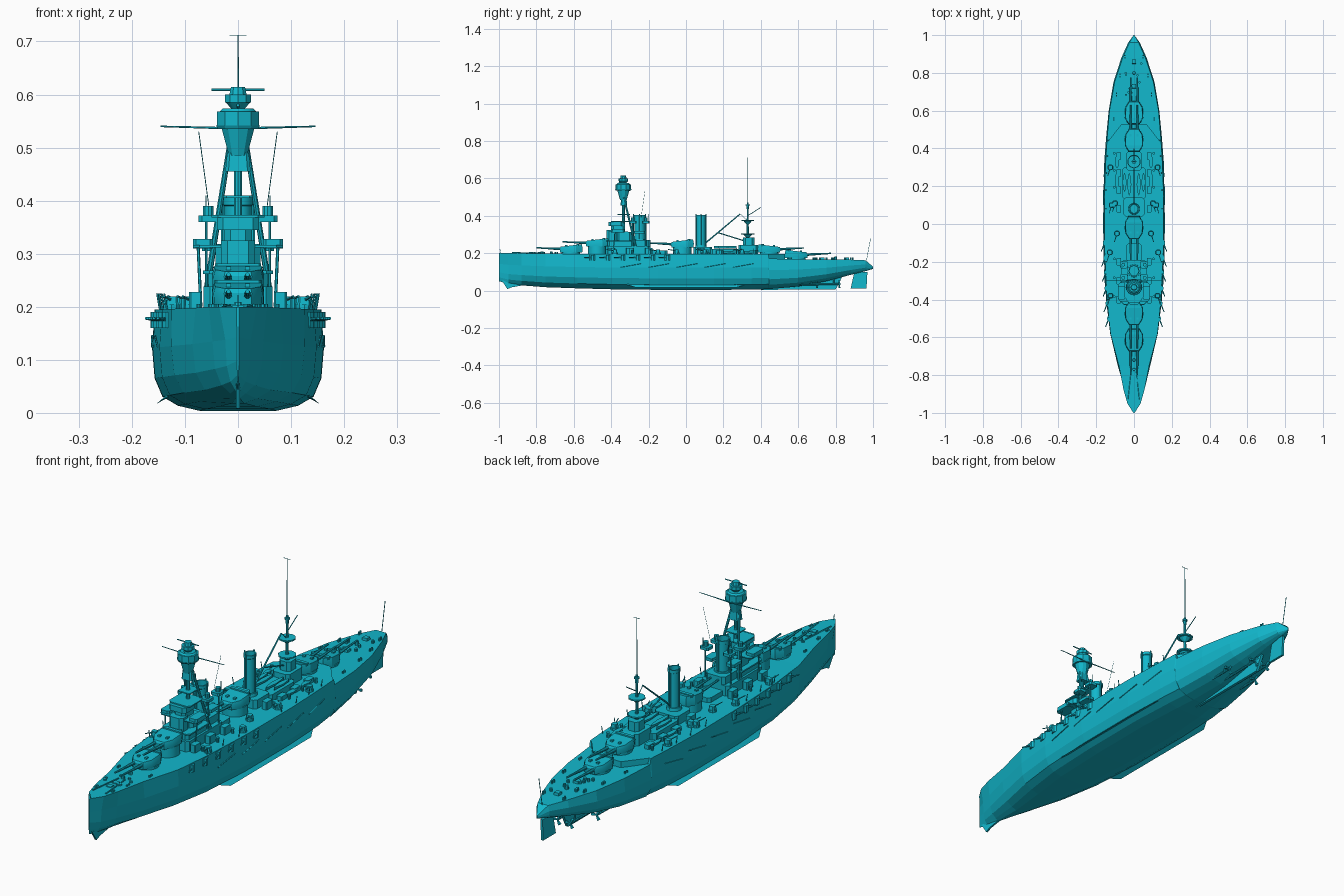
import bpy, bmesh, math, random
from mathutils import Vector

random.seed(4)
paint = bpy.data.materials.new("hull_paint")
paint.diffuse_color = (0.006, 0.48, 0.61, 1)


def loft(name, rings, caps=True):
    """Skin a list of equal-length closed rings."""
    bm = bmesh.new()
    vs = [[bm.verts.new(p) for p in r] for r in rings]
    n = len(rings[0])
    for a, b in zip(vs, vs[1:]):
        for i in range(n):
            bm.faces.new((a[i], a[(i + 1) % n], b[(i + 1) % n], b[i]))
    if caps:
        bm.faces.new(vs[0])
        bm.faces.new(vs[-1])
    bmesh.ops.recalc_face_normals(bm, faces=bm.faces)
    me = bpy.data.meshes.new(name)
    bm.to_mesh(me)
    bm.free()
    me.materials.append(paint)
    ob = bpy.data.objects.new(name, me)
    bpy.context.collection.objects.link(ob)
    return ob


def tube(name, p, q, r0, r1=None, n=8):
    p, q = Vector(p), Vector(q)
    rot = (q - p).to_track_quat('Z', 'Y')
    r1 = r0 if r1 is None else r1
    ring = [Vector((math.cos(math.tau * (i + .5) / n), math.sin(math.tau * (i + .5) / n), 0)) for i in range(n)]
    return loft(name, [[c + rot @ (v * r) for v in ring] for c, r in ((p, r0), (q, r1))])


def disc(name, x, y, z0, z1, r0, r1=None, n=16):
    return tube(name, (x, y, z0), (x, y, z1), r0, r1, n)


def block(name, x, y0, y1, w, z0, z1, ch=0.0, top=1.0):
    """Box of half width w with chamfered corners and an optional tapered top."""
    h, c = (y1 - y0) / 2, (y0 + y1) / 2
    k = max(ch, 0.0001)
    o = [(w - k, -h), (w, -h + k), (w, h - k), (w - k, h), (-w + k, h), (-w, h - k), (-w, -h + k), (-w + k, -h)]
    if not ch:
        o = [(w, -h), (w, h), (-w, h), (-w, -h)]
    return loft(name, [[(x + a * s, c + b * s, z) for a, b in o] for z, s in ((z0, 1), (z1, top))])


# Hull: y, deck half width, side half width, keel z, deck z, bottom sharpness
ST = [(-1, .003, .002, .05, .2, 4), (-.95, .035, .024, .036, .2, 4), (-.88, .055, .048, .028, .2, 3.4),
      (-.75, .08, .086, .018, .198, 2.5), (-.58, .125, .126, .012, .196, 1.6), (-.4, .143, .148, .007, .195, 1.1),
      (-.15, .155, .161, .004, .195, 1), (.15, .157, .162, .004, .195, 1), (.35, .149, .156, .005, .195, 1.2),
      (.44, .143, .149, .008, .195, 1.4), (.445, .143, .149, .008, .171, 1.4), (.6, .13, .134, .022, .168, 1.8),
      (.75, .103, .109, .05, .166, 2), (.88, .06, .067, .084, .165, 2), (.96, .024, .031, .104, .162, 2),
      (1, .002, .002, .116, .128, 2)]
SEC = [(.62, 1), (.32, .97), (.14, .88), (.05, .7), (0, .45)]
rings = []
for y, wd, ww, zk, zd, p in ST:
    half = [(wd, zd)] + [(ww * f ** p, zk + (zd - zk) * h) for h, f in SEC]
    rings.append([(x, y, z) for x, z in half] + [(-x, y, z) for x, z in reversed(half)])
loft("hull", rings)


def half_width(y):
    for a, b in zip(ST, ST[1:]):
        if a[0] <= y <= b[0]:
            return a[1] + (b[1] - a[1]) * (y - a[0]) / (b[0] - a[0])


def deck_z(y):
    return .195 if y < .44 else .168


# Narrowing end of the upper deck, keel plate, forefoot fin and rudder
loft("upper_deck_end", [[(.14, .435, z), (.065, .53, z), (-.065, .53, z), (-.14, .435, z)] for z in (.165, .195)])


def plate(name, pts, t, x=0):
    return loft(name, [[(x + s * t, y, z) for y, z in pts] for s in (-1, 1)])


plate("skeg", [(.4, .004), (.8, .006), (.84, .085), (.5, .03)], .006)
plate("forefoot_fin", [(-.985, .055), (-.955, .008), (-.93, .018), (-.86, .03)], .004)
plate("rudder", [(.88, .01), (.965, .01), (.97, .1), (.9, .1)], .005)
for s in (-1, 1):
    loft("bilge_keel", [[(s * a, y, b) for a, b in ((.122, .034), (.127, .04), (d, e))]
                        for y, d, e in ((-.33, .125, .036), (-.27, .154, .017), (.27, .154, .017), (.33, .125, .036))])
    # Shafts, brackets and propellers
    for x, y in ((.03, .82), (.07, .7)):
        tube("propeller_shaft", (s * x, y - .3, .03), (s * x, y, .035), .005)
        tube("shaft_bracket", (s * x, y - .03, .035), (s * x * 1.1, y - .03, .1), .004)
        for k in range(3):
            a = math.tau * k / 3
            tube("propeller_blade", (s * x, y, .035), (s * x + .022 * math.cos(a), y, .035 + .022 * math.sin(a)), .003, .007, 4)
    # Casemate guns
    for y in (-.5, -.42, -.34, -.26, -.18, -.1):
        x = half_width(y)
        disc("casemate", s * (x - .008), y, .16, .19, .018, n=10)
        tube("casemate_gun", (s * x, y, .176), (s * (x + .018), y - .045, .178), .004, .0025)
    # Side armour strip and stowed net booms
    for y in (-.35, -.2, -.05, .1, .25):
        a, b = half_width(y) + .006, half_width(y + .11) + .006
        tube("net_boom", (s * a, y, .125), (s * b, y + .11, .145), .002, n=5)


# Main turrets
def turret(name, y, z0, base, d):
    disc(name + "_barbette", 0, y, base, z0 + .002, .05, n=20)
    plan = [(.026, .06), (.046, .028), (.049, -.028), (.03, -.062)]
    plan += [(-x, l) for x, l in reversed(plan)]
    loft(name + "_house", [[(x * k, y + d * l * k, z0 + h + g * l) for x, l in plan]
                           for k, h, g in ((.97, 0, 0), (1, .022, 0), (.93, .037, -.11))])
    block(name + "_rangefinder", 0, y - d * .036 - .007, y - d * .036 + .007, .043, z0 + .034, z0 + .046, .003)
    for x in (-.018, .018):
        tube(name + "_gun", (x, y + d * .05, z0 + .018), (x, y + d * .11, z0 + .021), .0075, .006)
        tube(name + "_gun", (x, y + d * .10, z0 + .0205), (x, y + d * .185, z0 + .025), .0055, .004)
        block(name + "_sight", x, y + d * .025 - .006, y + d * .025 + .006, .005, z0 + .028, z0 + .04)


turret("turret_one", -.615, .204, .18, -1)
turret("turret_two", -.475, .236, .18, -1)
turret("turret_three", -.02, .23, .18, -1)
turret("turret_four", .445, .203, .16, 1)
turret("turret_five", .59, .174, .15, 1)

# Deckhouses and bridge levels: name, y0, y1, half width, z0, z1
for n, a, b, w, z0, z1 in [
        ("forward_deckhouse", -.43, -.19, .065, .19, .238), ("lower_bridge", -.42, -.28, .056, .238, .262),
        ("bridge_deck", -.425, -.275, .066, .262, .268), ("conning_tower", -.425, -.37, .032, .268, .325),
        ("bridge_core", -.37, -.29, .042, .268, .312), ("navigating_bridge", -.41, -.31, .085, .312, .316),
        ("chart_house", -.40, -.325, .026, .316, .362), ("upper_bridge", -.415, -.335, .04, .345, .368),
        ("compass_platform", -.4, -.3, .05, .368, .373),
        ("funnel_base", -.29, -.19, .045, .238, .27), ("midship_house", .04, .14, .055, .19, .232),
        ("boat_deck_house", .13, .3, .062, .19, .222), ("aft_control_house", .28, .385, .04, .19, .245),
        ("aft_control_upper", .305, .365, .026, .245, .285), ("midship_deckhouse", -.2, -.1, .04, .19, .215)]:
    block(n, 0, a, b, w, z0, z1, .012)
for s in (-1, 1):
    # Bridge wings with bulwarks, searchlight platforms and posts
    block("bridge_wing", s * .066, -.4, -.33, .019, .31, .328, .006)
    for y, z in ((-.285, .36), (-.215, .36)):
        block("searchlight_platform", s * .054, y - .02, y + .02, .02, z, z + .012, .006)
        disc("searchlight", s * .056, y, z + .012, z + .03, .01, n=10)
        tube("platform_post", (s * .06, y, .238), (s * .06, y, z), .003, n=6)
    block("funnel_gallery", s * .05, -.28, -.22, .018, .305, .318, .005)
    tube("bridge_post", (s * .07, -.39, .2), (s * .075, -.38, .312), .003, n=6)
    # Tripod legs, signal yard and lines
    tube("tripod_leg", (s * .058, -.27, .238), (s * .015, -.335, .51), .006, .005)
    tube("signal_halyard", (s * .055, -.24, .39), (s * .074, -.22, .53), .0008, n=4)
    tube("signal_yard", (0, -.3, .536), (s * .146, -.3, .54), .0025, .0015, 5)
    tube("side_aerial", (s * .06, -.2, .36), (s * .06, -.2, .41), .0015, n=4)

# Funnels with rim and vent pipes
for n, y, rx, z0 in (("fore_funnel", -.248, .026, .25), ("aft_funnel", .08, .022, .22)):
    prof = [(1, z0), (1, .39), (1.1, .392), (1.1, .405), (.88, .405), (.88, .36)]
    loft(n, [[(rx * k * math.cos(math.tau * i / 20), y + rx * 1.1 * k * math.sin(math.tau * i / 20), z) for i in range(20)]
             for k, z in prof])
    for dx, dy in ((1, 0), (-1, 0), (0, 1.1), (0, -1.1)):
        tube(n + "_pipe", (dx * (rx + .003), y + dy * (rx + .003), z0), (dx * (rx + .003), y + dy * (rx + .003), .41), .003, n=6)
    disc(n + "_skirt", 0, y, z0, z0 + .025, rx * 1.45, rx * 1.3, 20)

# Foremast with spotting tops
tube("foremast", (0, -.335, .2), (0, -.335, .6), .009, .007, 10)
for n, z0, z1, r0, r1 in [("top_cone", .485, .535, .018, .032), ("top_floor", .535, .542, .04, .044),
                          ("spotting_top", .542, .568, .042, .042), ("spotting_roof", .568, .574, .036, .03),
                          ("director_base", .574, .585, .014, .024), ("director_top", .585, .6, .026, .026),
                          ("range_hood", .6, .614, .017, .014)]:
    disc(n, 0, -.335, z0, z1, r0, r1, 10)
tube("range_arm", (-.05, -.335, .609), (.05, -.335, .609), .0025, n=6)
tube("fore_aft_arm", (0, -.36, .58), (0, -.295, .562), .003, n=6)
block("mast_cabin", 0, -.35, -.315, .024, .455, .49, .006, .85)
block("mast_ledge", 0, -.365, -.3, .028, .405, .41, .006)

# Mainmast, platforms, topmast, gaff and derricks
tube("mainmast", (0, .33, .2), (0, .33, .47), .007, .005)
tube("topmast", (0, .33, .46), (0, .33, .712), .0025, .0012, 5)
tube("main_yard", (-.016, .33, .711), (.016, .33, .711), .001, n=4)
for z, r in ((.3, .036), (.372, .034), (.455, .011)):
    disc("mainmast_platform", 0, .33, z, z + .006, r, n=10)
    disc("mainmast_bracket", 0, .33, z - .018, z, .007, r * .7, 8)
tube("gaff", (0, .33, .40), (0, .4, .445), .002, n=5)
tube("derrick_boom", (0, .105, .255), (0, .29, .41), .004, .003, 6)
tube("derrick_stay", (0, .29, .41), (0, .33, .37), .0015, n=4)
tube("derrick_strut", (0, .17, .31), (0, .325, .262), .003, n=6)
tube("ensign_staff", (0, .965, .16), (0, .987, .28), .0015, n=4)
tube("jack_staff", (0, -.99, .2), (0, -.995, .222), .0015, n=4)

for s in (-1, 1):
    # Boats on the boat deck
    for x, y, L, z in ((.025, .21, .06, .225), (.05, .22, .05, .225), (.09, .23, .045, .197), (.09, .33, .035, .197)):
        rr = []
        for t in (-1, -.7, 0, .7, 1):
            w = .011 * (1 - .95 * abs(t) ** 2.5)
            rr.append([(s * x + a * w, y + t * L, z + b) for a, b in ((1, .014), (.7, .004), (0, 0), (-.7, .004), (-1, .014))])
        loft("ship_boat", rr)
    # Shielded deck guns
    for x, y in ((.125, -.38), (.128, -.15), (.118, .1), (.1, .11), (.125, .3), (.09, -.05)):
        disc("deck_gun_mount", s * x, y, .19, .204, .016, n=10)
        block("deck_gun_shield", s * x, y - .012, y + .012, .013, .203, .219, .004, .85)
        tube("deck_gun_barrel", (s * x, y, .212), (s * (x + .014), y - .045, .22), .003, .002, 6)
    # Sponson lockers, davits and ventilators
    for y in (-.4, -.3, -.2, .08, .18, .27, .36):
        block("deck_locker", s * .08, y - .02, y + .02, .012, .19, .228 if y < .1 else .213, .003)
        disc("ventilator", s * .104, y + .015, .19, .216, .005, .007, 8)
        tube("davit", (s * (half_width(y) - .01), y, .19), (s * (half_width(y) - .004), y, .225), .0018, n=5)
    # Anchor chains and bollards
    tube("anchor_chain", (s * .014, -.78, .2), (s * .03, -.93, .203), .003, n=5)
    for y in (-.9, -.82, -.7, .55, .68, .78, .88):
        x = half_width(y) * .8
        for dy in (0, .012):
            disc("bollard", s * x, y + dy, deck_z(y) - .006, deck_z(y) + .01, .004, n=8)
    for k in range(9):
        y = random.choice((random.uniform(-.85, -.7), random.uniform(.68, .85)))
        disc("deck_fitting", s * random.uniform(.012, .05), y, deck_z(y) - .005, deck_z(y) + .01, .006, n=8)
for y in (-.77, -.72, .8):
    disc("capstan", 0, y, deck_z(y) - .005, deck_z(y) + .014, .009, .007, 10)
for y in (-.86, -.82, .73, .86):
    block("deck_hatch", 0, y - .012, y + .012, .012, deck_z(y) - .006, deck_z(y) + .008, top=.9)

# Smooth the round parts, keep edges sharp
for ob in bpy.context.collection.objects:
    ob.select_set(ob.name != "hull")
bpy.context.view_layer.objects.active = bpy.data.objects["foremast"]
bpy.ops.object.shade_smooth_by_angle()
